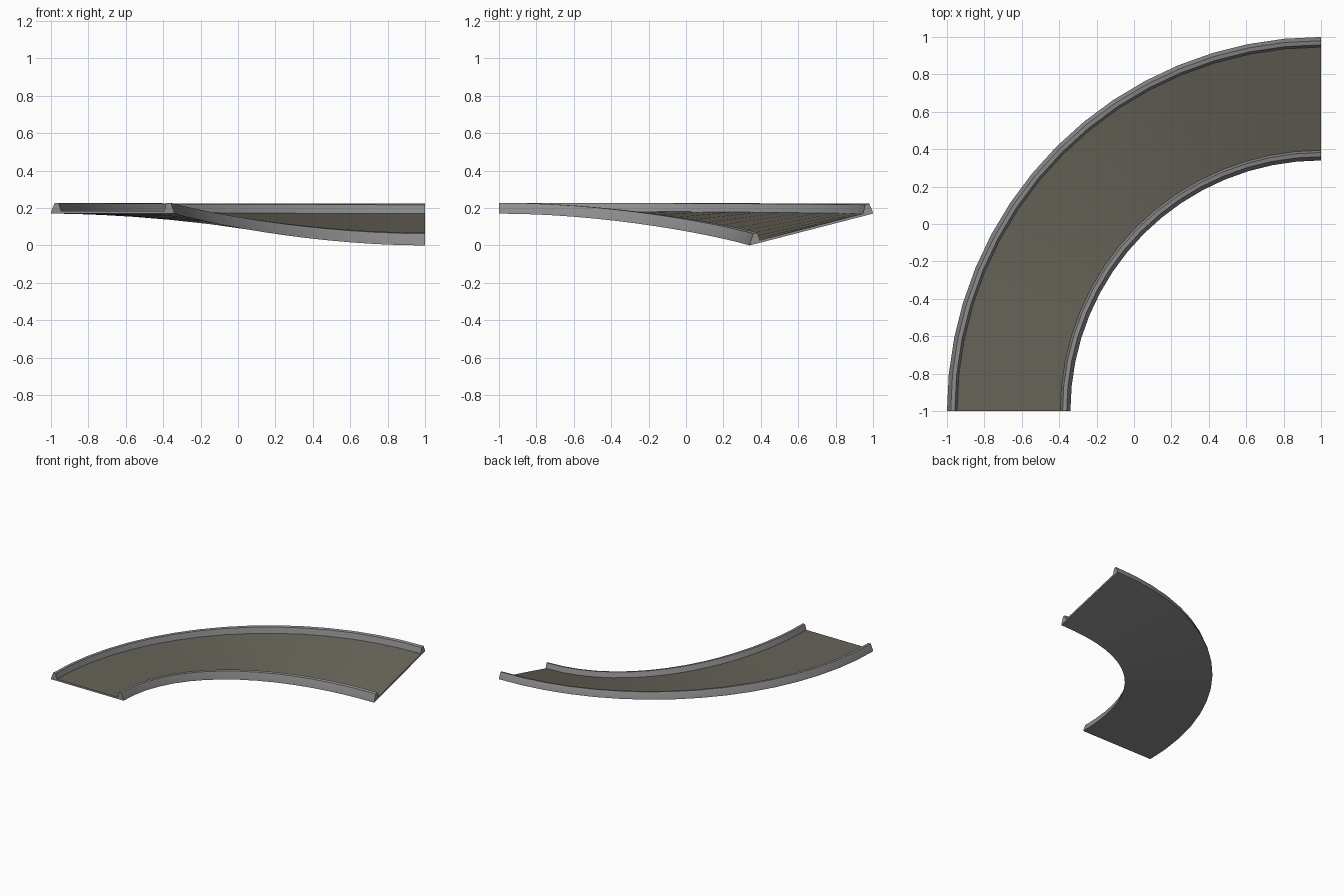
import bpy, bmesh, math

if "Cube" in bpy.data.objects:
    bpy.data.objects.remove(bpy.data.objects["Cube"])

SEGMENTS = 16
R_IN, R_OUT = 1.34, 2.0
DROP = 0.17


def material(name, color):
    m = bpy.data.materials.new(name)
    m.diffuse_color = (*color, 1)
    m.use_nodes = True
    m.node_tree.nodes["Principled BSDF"].inputs["Base Color"].default_value = m.diffuse_color
    return m


GREY = material("rail grey", (0.27, 0.27, 0.27))
ROAD = material("road brown grey", (0.135, 0.125, 0.10))


def sweep(name, profile, mats, rule=None):
    """Sweep a closed (radius, height) profile round the quarter turn while the inner side banks down."""
    bm = bmesh.new()
    rings = []
    for i in range(SEGMENTS + 1):
        u = i / SEGMENTS
        t = u * math.pi / 2
        ease = u * u * (3 - 2 * u)
        ring = []
        for r, h in profile:
            bank = DROP * (1 - ease * (R_OUT - r) / (R_OUT - R_IN))
            ring.append(bm.verts.new((1 - r * math.cos(t), -1 + r * math.sin(t), bank + h)))
        rings.append(ring)
    n = len(profile)
    for a, b in zip(rings, rings[1:]):
        for k in range(n):
            j = (k + 1) % n
            f = bm.faces.new((a[k], a[j], b[j], b[k]))
            f.material_index = 1 if k == rule else 0
    bm.faces.new(rings[0])
    bm.faces.new(rings[-1])
    bmesh.ops.recalc_face_normals(bm, faces=bm.faces)
    me = bpy.data.meshes.new(name)
    bm.to_mesh(me)
    bm.free()
    ob = bpy.data.objects.new(name, me)
    bpy.context.collection.objects.link(ob)
    for m in mats:
        me.materials.append(m)
    bpy.context.view_layer.objects.active = ob
    ob.select_set(True)
    bpy.ops.object.shade_smooth_by_angle(angle=math.radians(25))
    ob.select_set(False)


# one trough section: slab with a tapered rail along each edge
W = R_OUT - R_IN
rail = [(0, 0), (0.003, 0.015), (0.02, 0.058), (0.042, 0.058), (0.054, 0.014)]
profile = [(R_IN + s, h) for s, h in rail] + [(R_OUT - s, h) for s, h in reversed(rail)]
# face 4 of the profile is the driving surface between the rails
sweep("banked_curve_track", profile, [GREY, ROAD], rule=4)
